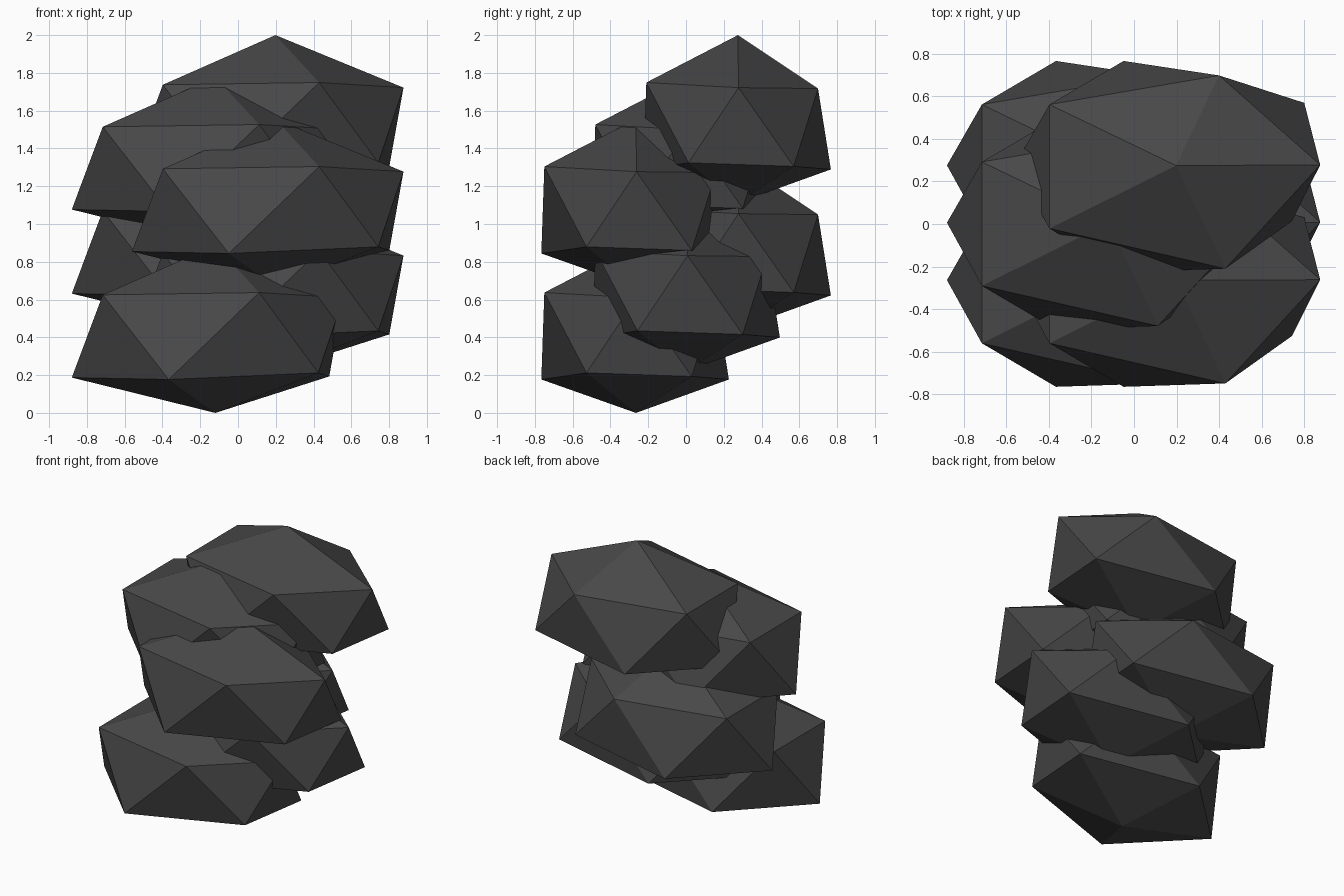
import bpy
import bmesh
from mathutils import Vector

default = bpy.data.objects.get("Cube")
if default:
    bpy.data.objects.remove(default, do_unlink=True)

# Single charcoal material
coal = bpy.data.materials.new("charcoal_grey")
coal.use_nodes = True
coal.diffuse_color = (0.065, 0.065, 0.065, 1)
shader = coal.node_tree.nodes["Principled BSDF"]
shader.inputs["Base Color"].default_value = coal.diffuse_color
shader.inputs["Roughness"].default_value = 0.9

# Faceted lump: two tips and two uneven five-point rings
TIPS = [(-0.12, -0.265, 0.888), (-0.12, -0.265, 0)]
UPPER_RING = [(0.558, -0.262, 0.61), (0.082, 0.159, 0.605), (-0.716, 0.022, 0.625),
              (-0.716, -0.561, 0.625), (0.112, -0.75, 0.637)]
LOWER_RING = [(0.483, 0.03, 0.193), (-0.367, 0.227, 0.177), (-0.88, -0.264, 0.187),
              (-0.367, -0.766, 0.177), (0.425, -0.527, 0.212)]


def lump_mesh():
    bm = bmesh.new()
    for point in TIPS + UPPER_RING + LOWER_RING:
        bm.verts.new(point)
    bmesh.ops.convex_hull(bm, input=bm.verts[:])
    bmesh.ops.recalc_face_normals(bm, faces=bm.faces[:])
    mesh = bpy.data.meshes.new("faceted_lump")
    bm.to_mesh(mesh)
    bm.free()
    mesh.materials.append(coal)
    return mesh


# Six overlapping lumps climb in a zigzag, stepping backwards in threes
lump = lump_mesh()
names = ["bottom", "second", "third", "fourth", "fifth", "top"]
for level, name in enumerate(names):
    rock = bpy.data.objects.new(name + "_lump", lump)
    rock.location = Vector((0.318 * (level % 2), 0.27 * (level % 3), 0.2224 * level))
    bpy.context.collection.objects.link(rock)
